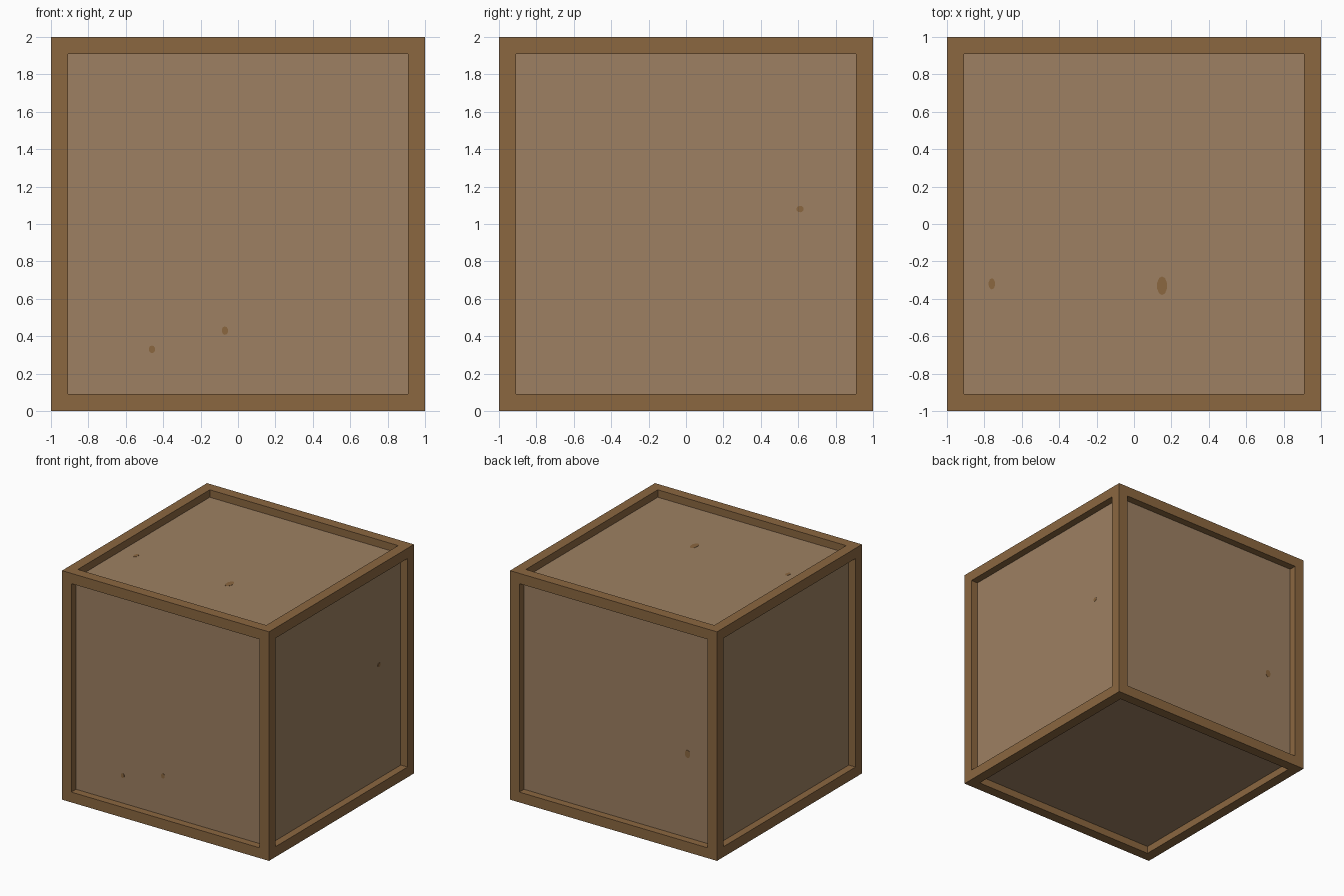
import bpy, bmesh, math
from mathutils import Matrix, Vector

if "Cube" in bpy.data.objects:
    bpy.data.objects.remove(bpy.data.objects["Cube"])

FRAME, DEPTH = 0.127, 0.065


def material(name, rgb):
    m = bpy.data.materials.new(name)
    m.diffuse_color = (*rgb, 1)
    m.use_nodes = True
    m.node_tree.nodes["Principled BSDF"].inputs["Base Color"].default_value = m.diffuse_color
    return m


frame_wood = material("frame wood", (0.258, 0.136, 0.051))
panel_wood = material("panel wood", (0.337, 0.216, 0.122))


def make_object(name, bm, mats):
    me = bpy.data.meshes.new(name)
    bm.to_mesh(me)
    bm.free()
    for m in mats:
        me.materials.append(m)
    ob = bpy.data.objects.new(name, me)
    bpy.context.collection.objects.link(ob)
    return ob


# Crate: a cube whose six sides are framed and recessed
bm = bmesh.new()
bmesh.ops.create_cube(bm, size=2, matrix=Matrix.Translation((0, 0, 1)))
panels = bm.faces[:]
bmesh.ops.inset_individual(bm, faces=panels, thickness=FRAME, depth=0)
for f in panels:
    # push each panel inwards, leaving the reveal in frame wood
    normal = f.normal.copy()
    new = bmesh.ops.extrude_discrete_faces(bm, faces=[f])["faces"][0]
    bmesh.ops.translate(bm, verts=new.verts[:], vec=-normal * DEPTH)
    new.material_index = 1
make_object("crate", bm, [frame_wood, panel_wood])


# Wood knots: small thin oval plates lying on the panels
def knot(name, normal, pos, w, h):
    n = Vector(normal)
    up = Vector((0, 1, 0)) if n.z else Vector((0, 0, 1))
    side = up.cross(n)
    rot = Matrix((side, up, n)).transposed().to_4x4()
    bm = bmesh.new()
    bmesh.ops.create_cone(bm, cap_ends=True, segments=10, radius1=1, radius2=1, depth=0.004,
                          matrix=Matrix.Diagonal((w / 2, h / 2, 1, 1)))
    bmesh.ops.transform(bm, verts=bm.verts, matrix=Matrix.Translation(pos) @ rot)
    make_object(name, bm, [frame_wood])


S = 1 - DEPTH
knot("front_knot_a", (0, -1, 0), (-0.46, -S, 0.33), 0.035, 0.04)
knot("front_knot_b", (0, -1, 0), (-0.07, -S, 0.43), 0.035, 0.045)
knot("right_knot", (1, 0, 0), (S, 0.61, 1.08), 0.04, 0.035)
knot("top_knot_a", (0, 0, 1), (-0.76, -0.32, 1 + S), 0.035, 0.06)
knot("top_knot_b", (0, 0, 1), (0.15, -0.33, 1 + S), 0.055, 0.1)
knot("back_knot", (0, 1, 0), (-0.67, S, 0.82), 0.05, 0.07)
